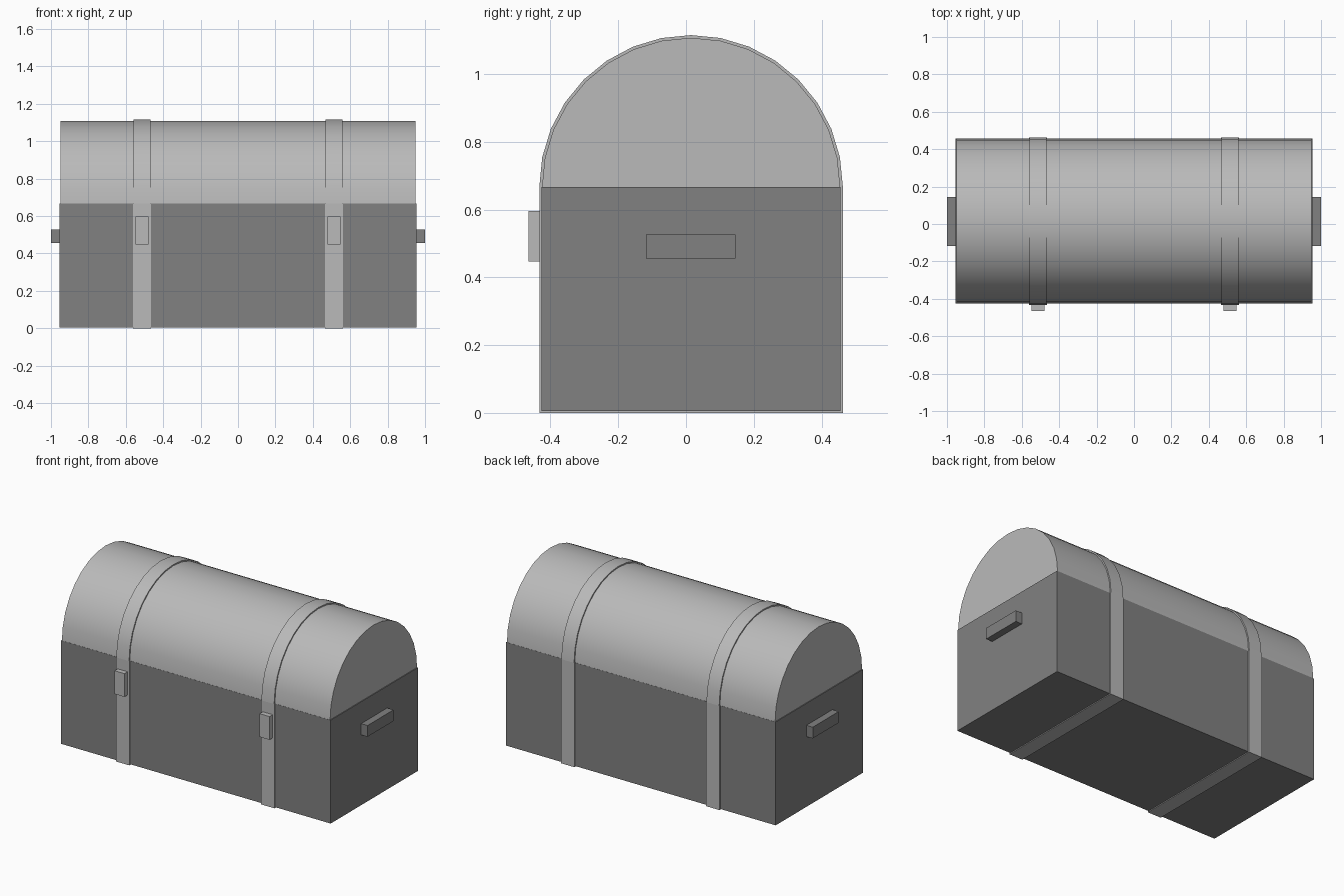
import bpy
import bmesh
import math
from mathutils import Matrix, Vector

cube = bpy.data.objects.get("Cube")
if cube:
    bpy.data.objects.remove(cube, do_unlink=True)

CENTRE_Y = 0.015
RIM_Z = 0.667


def make_material(name, value):
    mat = bpy.data.materials.new(name)
    mat.use_nodes = True
    colour = (value, value, value, 1)
    mat.diffuse_color = colour
    mat.node_tree.nodes["Principled BSDF"].inputs["Base Color"].default_value = colour
    return mat


dark = make_material("dark grey", 0.22)
light = make_material("light grey", 0.49)


def finish(name, bm, mat):
    bmesh.ops.recalc_face_normals(bm, faces=bm.faces)
    mesh = bpy.data.meshes.new(name)
    bm.to_mesh(mesh)
    bm.free()
    mesh.materials.append(mat)
    obj = bpy.data.objects.new(name, mesh)
    bpy.context.collection.objects.link(obj)
    return obj


def box(name, centre, size, mat):
    bm = bmesh.new()
    bmesh.ops.create_cube(bm, size=1, matrix=Matrix.Translation(centre) @ Matrix.Diagonal((*size, 1)))
    return finish(name, bm, mat)


def half_barrel(name, x, width, radius, mat, steps=16):
    """Half cylinder lying along x, resting on the rim of the body."""
    bm = bmesh.new()
    verts = []
    for i in range(steps + 1):
        a = math.pi * i / steps
        verts.append(bm.verts.new((x - width / 2, CENTRE_Y + radius * math.cos(a),
                                   RIM_Z + radius * math.sin(a))))
    cap = bm.faces.new(verts)
    ext = bmesh.ops.extrude_face_region(bm, geom=[cap], use_keep_orig=True)
    moved = [g for g in ext["geom"] if isinstance(g, bmesh.types.BMVert)]
    bmesh.ops.translate(bm, verts=moved, vec=Vector((width, 0, 0)))
    obj = finish(name, bm, mat)
    bpy.ops.object.select_all(action="DESELECT")
    obj.select_set(True)
    bpy.context.view_layer.objects.active = obj
    bpy.ops.object.shade_smooth_by_angle(angle=math.radians(30))
    return obj


# Chest body and barrel lid
box("body", (0, CENTRE_Y, 0.336), (1.91, 0.882, 0.662), dark)
half_barrel("lid", 0, 1.9, 0.44, light)

# Straps, latches and handles on both sides
for side, sign in (("left", 1), ("right", -1)):
    x = sign * 0.514
    box(side + "_body_strap", (x, CENTRE_Y, RIM_Z / 2), (0.096, 0.896, RIM_Z), light)
    half_barrel(side + "_lid_strap", x, 0.09, 0.448, light)
    box(side + "_latch", (x, -0.447, 0.522), (0.07, 0.036, 0.149), light)
    box(side + "_handle", (sign * 0.975, 0.014, 0.491), (0.05, 0.263, 0.072), dark)
